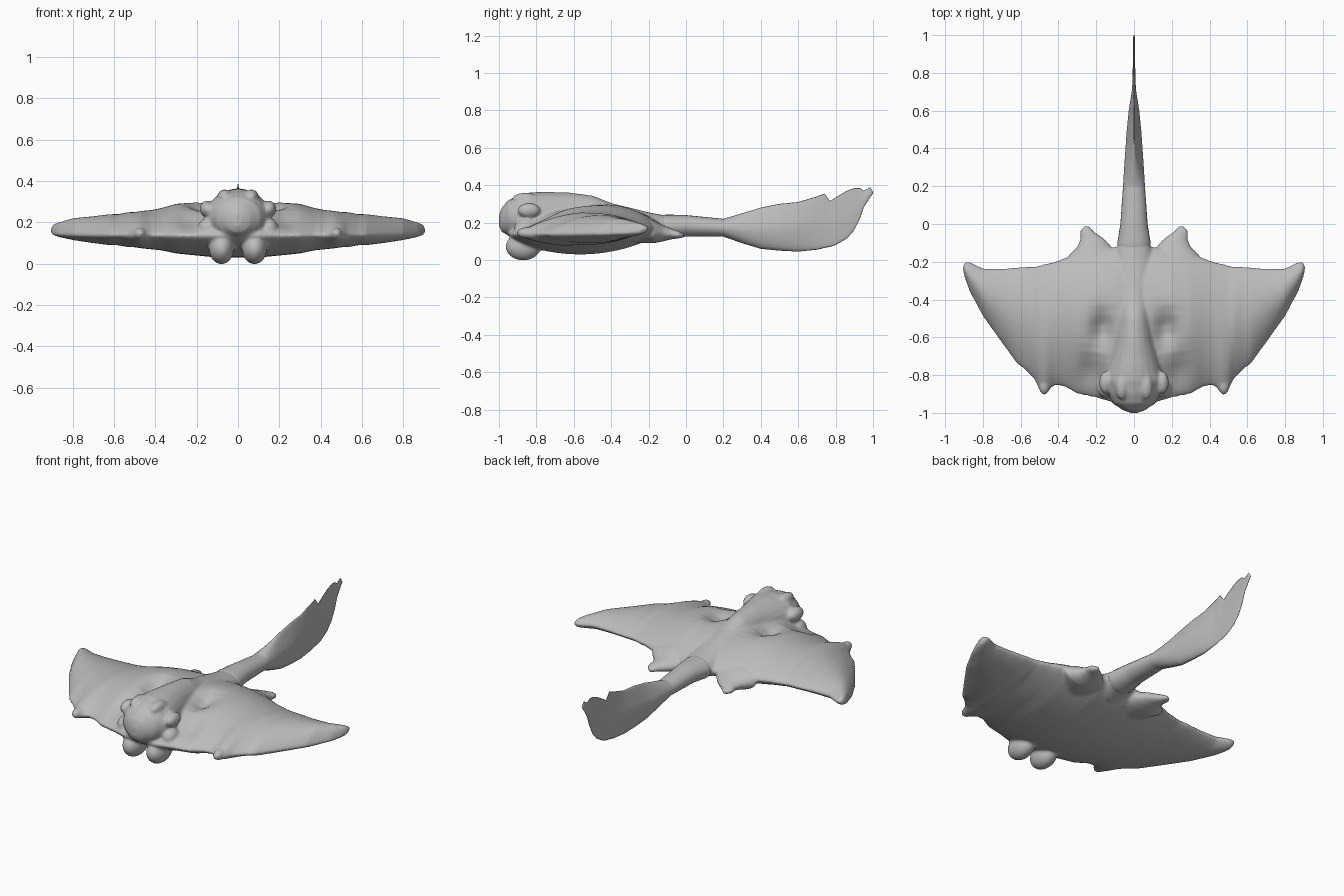
import bpy
import bmesh
from math import sin, cos, pi, exp
from mathutils import Matrix

if "Cube" in bpy.data.objects:
    bpy.data.objects.remove(bpy.data.objects["Cube"])

skin = bpy.data.materials.new("grey skin")
skin.use_nodes = True
colour = (0.5, 0.5, 0.5, 1)
skin.diffuse_color = colour
for node in skin.node_tree.nodes:
    if node.type == "BSDF_PRINCIPLED":
        node.inputs["Base Color"].default_value = colour
        node.inputs["Roughness"].default_value = 0.7


def sample(table, t):
    """Linear lookup of a station table keyed on its first column (hundredths)."""
    t = t * 100
    for a, b in zip(table, table[1:]):
        if t <= b[0]:
            k = max(0, (t - a[0]) / (b[0] - a[0]))
            return [(p + (q - p) * k) / 100 for p, q in zip(a[1:], b[1:])]
    return [v / 100 for v in table[-1][1:]]


def loft(bm, rings):
    """Bridge equal rings of points and cap both ends."""
    rings = [[bm.verts.new(p) for p in ring] for ring in rings]
    n = len(rings[0])
    for a, b in zip(rings, rings[1:]):
        for i in range(n):
            j = (i + 1) % n
            bm.faces.new((a[i], a[j], b[j], b[i]))
    bm.faces.new(rings[0])
    bm.faces.new(rings[-1])


def tube(bm, table, side=1, steps=50, taper=None):
    """Loft ellipses along y. Columns: y, centre x, half width, top, bottom."""
    start, end = table[0][0] / 100, table[-1][0] / 100
    stops = {row[0] / 100 for row in table}
    stops |= {start + (end - start) * i / steps for i in range(steps + 1)}
    rings = []
    for y in sorted(stops):
        cx, hw, top, low = sample(table, y)
        ring = []
        for i in range(24):
            a = 2 * pi * i / 24
            thin = taper(y, sin(a)) if taper else 1
            ring.append((side * cx + hw * thin * cos(a), y,
                         (top + low) / 2 + (top - low) / 2 * sin(a)))
        rings.append(ring)
    loft(bm, rings)


def blob(bm, place, size):
    """Ellipsoid, mirrored to both sides."""
    for side in (-1, 1):
        m = Matrix.Translation((side * place[0], place[1], place[2]))
        bmesh.ops.create_uvsphere(bm, u_segments=24, v_segments=16, radius=1,
                                  matrix=m @ Matrix.Diagonal((*size, 1)))


def finish(bm, name):
    bmesh.ops.recalc_face_normals(bm, faces=bm.faces)
    mesh = bpy.data.meshes.new(name)
    bm.to_mesh(mesh)
    bm.free()
    mesh.materials.append(skin)
    for p in mesh.polygons:
        p.use_smooth = True
    obj = bpy.data.objects.new(name, mesh)
    bpy.context.collection.objects.link(obj)
    return obj


# Wing stations: x, leading y, trailing y, top z, bottom z
WING = [
    (0, -95, -12, 29, 3), (10, -95, -12, 30, 3), (20, -92, -14, 30.5, 4),
    (30, -90, -16, 29, 5), (37, -86, -18, 27, 6.5), (42, -85.5, -20, 26, 7),
    (47, -90, -21, 25.5, 7.5), (50, -88, -22, 25, 8), (53, -82, -22.5, 25, 8),
    (58, -77, -22.5, 24, 9), (62, -74, -23, 24, 9), (70, -63, -23.5, 23, 10),
    (80, -49, -23.5, 22, 11.5), (87, -36, -20, 20, 13), (89.5, -29, -20, 19, 14),
    (90.5, -25, -22, 17, 16),
]


def wing_section(x, half=24):
    lead, trail, top, low = sample(WING, abs(x))
    ring = []
    for i in range(2 * half):
        upper = i <= half
        s = (i if upper else 2 * half - i) / half
        s = (1 - cos(pi * s)) / 2
        y = lead + (trail - lead) * s
        mid = 0.14 + 0.03 * s
        bulge = max(0, sin(pi * s ** (1.2 if upper else 0.9))) ** 0.65
        z = mid + ((top if upper else low) - mid) * bulge
        if upper:  # hollows either side of the back ridge
            z -= 0.06 * exp(-((abs(x) - 0.17) / 0.06) ** 2 - ((y + 0.56) / 0.09) ** 2)
            z -= 0.03 * exp(-((abs(x) - 0.23) / 0.07) ** 2 - ((y + 0.78) / 0.09) ** 2)
        ring.append((x, y, z))
    return ring


# Body: wings, trunk, pelvic fins and face, fused into one skin
body = bmesh.new()
spans = sorted({s * row[0] / 100 for row in WING for s in (-1, 1)}
               | {i / 50 for i in range(-44, 45)})
loft(body, [wing_section(x) for x in spans])

TRUNK = [
    (-100, 0, 2, 24, 18), (-98.5, 0, 6, 28, 15), (-95, 0, 11, 32, 13),
    (-90, 0, 14, 34.5, 10), (-83, 0, 16, 36.2, 8), (-75, 0, 14, 36.5, 6),
    (-62, 0, 11, 36, 5), (-50, 0, 9.5, 34.5, 6), (-40, 0, 10, 30.5, 8),
    (-20, 0, 11, 25.5, 10), (-12, 0, 9, 24, 12), (-5, 0, 5, 22, 14),
]
tube(body, TRUNK)

PELVIC = [
    (-32, 18, 12, 25, 9), (-17, 22, 13, 21, 9), (-12, 21, 9, 18.5, 10),
    (-8, 22, 6.5, 17, 11), (-4, 25, 3.8, 15.5, 11.5), (-1, 25, 1.2, 14, 12),
]
for side in (-1, 1):
    tube(body, PELVIC, side, 16)

blob(body, (0.08, -0.87, 0.072), (0.06, 0.095, 0.074))    # mouth lobes
blob(body, (0.15, -0.84, 0.265), (0.035, 0.06, 0.04))     # eyes
blob(body, (0.15, -0.86, 0.17), (0.045, 0.06, 0.05))      # cheeks
blob(body, (0.065, -0.86, 0.325), (0.035, 0.07, 0.035))   # brows
blob(body, (0.475, -0.85, 0.145), (0.03, 0.055, 0.03))    # horn tips

body = finish(body, "body")
remesh = body.modifiers.new("fuse", "REMESH")
remesh.mode = "VOXEL"
remesh.voxel_size = 0.008
remesh.use_smooth_shade = True
relax = body.modifiers.new("relax", "SMOOTH")
relax.factor = 0.5
relax.iterations = 6

# Tail: round root flattening into a tall blade with a ragged upper edge
TAIL = [
    (-22, 0, 8, 23, 12), (-10, 0, 8.8, 24.3, 11.5), (0, 0, 7.2, 24, 12.5),
    (20, 0, 5.8, 22, 12.5), (30, 0, 5.2, 25, 9), (40, 0, 4.5, 28, 6),
    (50, 0, 3.8, 30, 5), (60, 0, 2.8, 31, 4.5), (70, 0, 1.2, 34, 5.5),
    (74, 0, 0.9, 35.5, 6.5), (77, 0, 0.8, 31.5, 7), (80, 0, 0.7, 33.5, 8),
    (86, 0, 0.6, 37, 11.5), (90, 0, 0.6, 38.5, 16), (93, 0, 0.6, 38.5, 22),
    (95, 0, 0.6, 37, 28), (98.5, 0, 0.5, 39, 33.5), (100, 0, 0.3, 36.5, 35.5),
]


def blade(y, height):
    flat = min(1, max(0, (y - 0.2) / 0.2))
    return 1 - 0.65 * flat * max(0, height)


tail = bmesh.new()
tube(tail, TAIL, taper=blade)
finish(tail, "tail")
